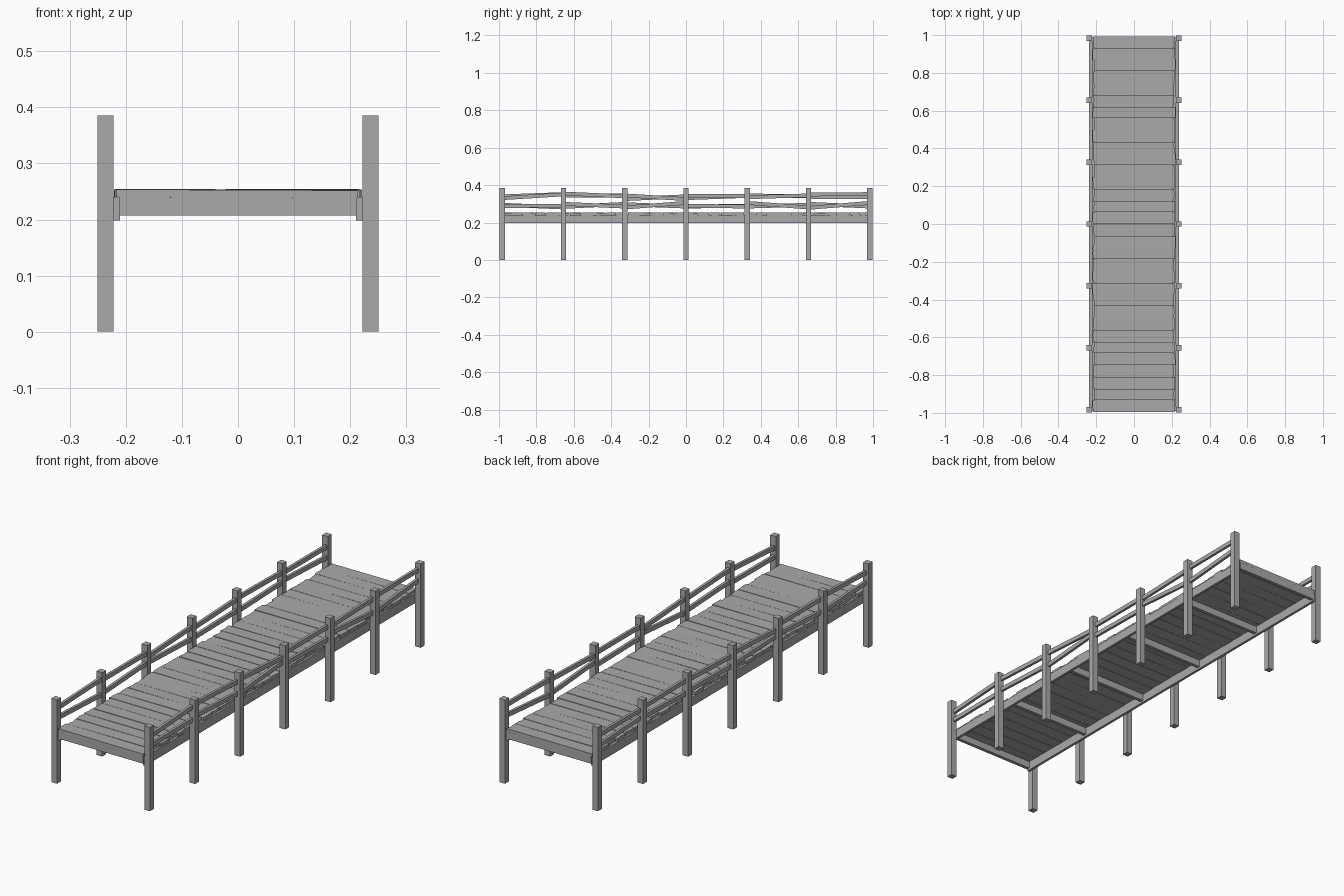
import bpy, bmesh, random
from mathutils import Vector

random.seed(7)
cube = bpy.data.objects.get("Cube")
if cube:
    bpy.data.objects.remove(cube, do_unlink=True)

# One weathered grey for all the timber
wood = bpy.data.materials.new("weathered grey wood")
wood.use_nodes = True
GREY = (0.4, 0.4, 0.4, 1)
wood.diffuse_color = GREY
wood.node_tree.nodes["Principled BSDF"].inputs["Base Color"].default_value = GREY


def finish(name, bm):
    bmesh.ops.recalc_face_normals(bm, faces=bm.faces)
    mesh = bpy.data.meshes.new(name)
    bm.to_mesh(mesh)
    bm.free()
    mesh.materials.append(wood)
    obj = bpy.data.objects.new(name, mesh)
    bpy.context.collection.objects.link(obj)
    return obj


def box(name, low, high, rise=0):
    """Box between two corners; rise lifts its far (+y) end."""
    bm = bmesh.new()
    bmesh.ops.create_cube(bm, size=1)
    low, high = Vector(low), Vector(high)
    for v in bm.verts:
        far = v.co.y > 0
        v.co = (low + high) / 2 + v.co * (high - low)
        if far:
            v.co.z += rise
    return finish(name, bm)


# Posts, along both sides
BAYS = 6
POST_Y = [-0.983 + 1.966 * i / BAYS for i in range(BAYS + 1)]
HALF = 0.0142
for side, s in (("left", 1), ("right", -1)):
    for i, y in enumerate(POST_Y):
        x = s * 0.236
        box(f"{side}_post_{i + 1}", (x - HALF, y - HALF, 0),
            (x + HALF, y + HALF, 0.385))

    # Long side beam under the deck edge
    x = s * 0.216
    box(f"{side}_side_beam", (x - 0.006, -0.99, 0.198), (x + 0.006, 0.99, 0.24))

# Crooked hand rails: start and end heights for each bay
UPPER = {"left": [(.33, .35), (.355, .34), (.345, .325), (.342, .342), (.335, .345), (.35, .352)],
         "right": [(.34, .352), (.345, .345), (.325, .34), (.33, .342), (.345, .34), (.335, .335)]}
LOWER = {"left": [(.288, .29), (.3, .285), (.28, .305), (.29, .285), (.305, .28), (.278, .305)],
         "right": [(.295, .28), (.283, .3), (.298, .285), (.285, .29), (.285, .295), (.3, .285)]}
for side, s in (("left", 1), ("right", -1)):
    for level, table in (("upper", UPPER), ("lower", LOWER)):
        for i, (start, end) in enumerate(table[side]):
            x = s * 0.232
            box(f"{side}_{level}_rail_{i + 1}",
                (x - 0.006, POST_Y[i], start - 0.01),
                (x + 0.006, POST_Y[i + 1], start + 0.01), end - start)

# Cross beams, at the ends and every fifth of the length
for i in range(6):
    y = -0.985 + 1.97 * i / 5
    box(f"cross_beam_{i + 1}", (-0.212, y - 0.008, 0.207), (0.212, y + 0.008, 0.24))

# Deck planks with ragged ends, slightly uneven in height and tilt
PLANKS = 32
WIDTH = 1.99 / PLANKS


def plank(index):
    bm = bmesh.new()
    y0 = -0.995 + index * WIDTH + 0.0005
    y1 = y0 + WIDTH - random.uniform(0.001, 0.0025)
    steps = 4
    outline = []
    for s in (1, -1):
        reach = random.uniform(0.212, 0.221)
        ys = [y0 + (y1 - y0) * k / steps for k in range(steps + 1)]
        for y in (ys if s > 0 else reversed(ys)):
            outline.append((s * (reach - random.choice((0, 0, 0, 0.004))), y))
    lift = random.uniform(0, 0.001)
    tilt_x = random.uniform(-0.005, 0.005)
    tilt_y = random.uniform(-0.025, 0.025)
    middle = (y0 + y1) / 2
    verts = [bm.verts.new((x, y, 0.239 + lift + x * tilt_x + (y - middle) * tilt_y))
             for x, y in outline]
    face = bm.faces.new(verts)
    top = bmesh.ops.extrude_face_region(bm, geom=[face])
    bmesh.ops.translate(bm, vec=(0, 0, 0.0135),
                        verts=[g for g in top["geom"] if isinstance(g, bmesh.types.BMVert)])
    return finish(f"deck_plank_{index + 1}", bm)


for i in range(PLANKS):
    plank(i)
